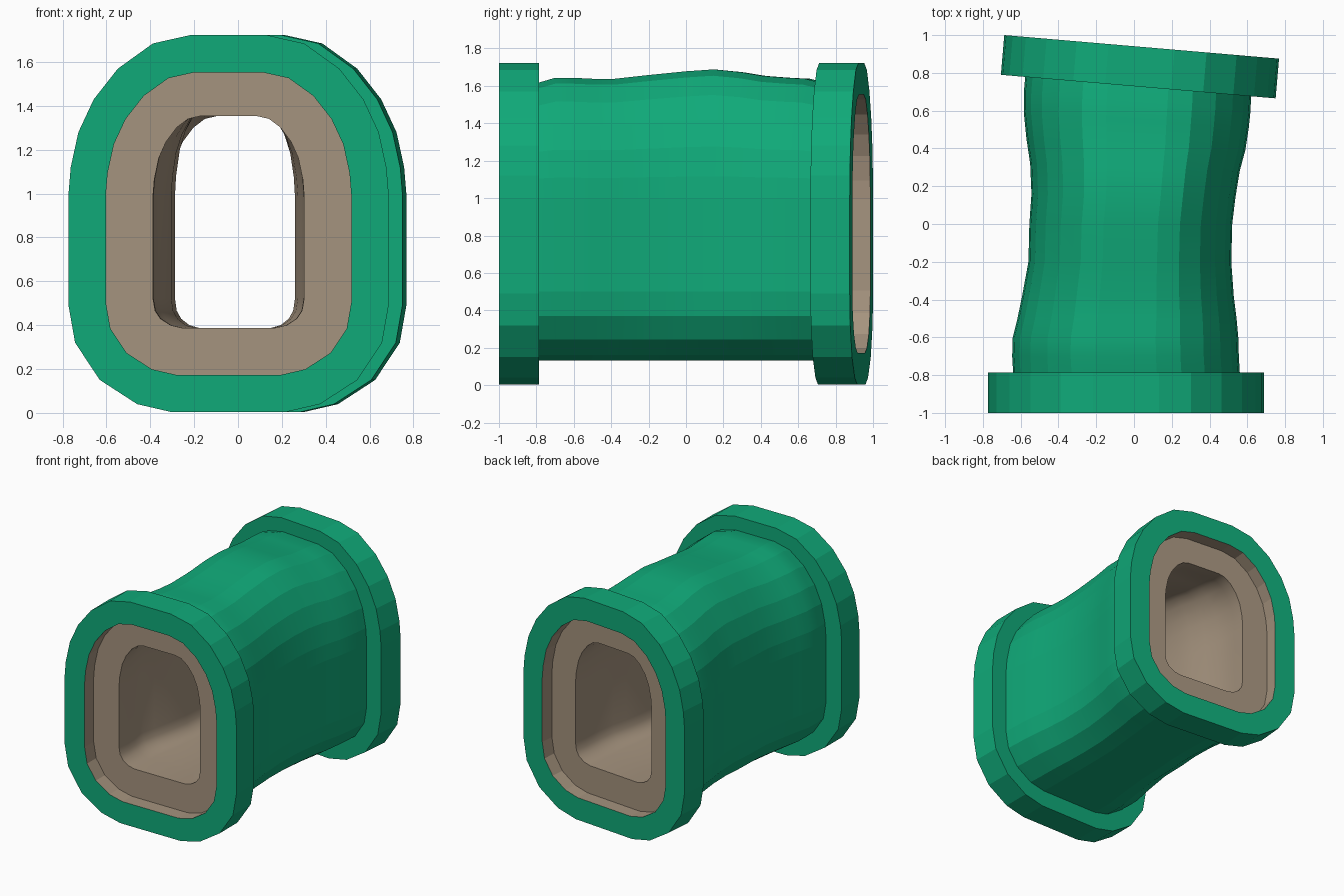
import bpy, bmesh
from math import radians
from mathutils import Vector, Matrix

if "Cube" in bpy.data.objects:
    bpy.data.objects.remove(bpy.data.objects["Cube"], do_unlink=True)


def material(name, rgb):
    m = bpy.data.materials.new(name)
    m.use_nodes = True
    m.diffuse_color = (*rgb, 1)
    m.node_tree.nodes["Principled BSDF"].inputs["Base Color"].default_value = (*rgb, 1)
    return m


GREEN = material("pipe green", (0.005, 0.40, 0.19))
TAN = material("lining tan", (0.376, 0.292, 0.209))
TILT = radians(-4.9)

# Right half of the collar outline (x, z), from bottom to top, then mirrored
HALF = [(.257, .003), (.417, .04), (.587, .15), (.70, .32), (.73, .49), (.73, 1.0),
        (.72, 1.12), (.685, 1.28), (.615, 1.43), (.505, 1.57), (.345, 1.685), (.175, 1.723)]
OUTLINE = [Vector(p) for p in HALF + [(-x, z) for x, z in reversed(HALF)]]
N = len(OUTLINE)


def inset(d):
    """Outline moved inward by d with mitred corners."""
    pts = []
    for i, p in enumerate(OUTLINE):
        a = (p - OUTLINE[i - 1]).normalized()
        b = (OUTLINE[(i + 1) % N] - p).normalized()
        na, nb = Vector((-a.y, a.x)), Vector((-b.y, b.x))
        pts.append(p + (na + nb) * d / (1 + na.dot(nb)))
    return pts


def ring(profile, x, y, angle=0.0, depth=0.0):
    """Stand a profile upright at (x, y), turned about z."""
    turn = Matrix.Rotation(angle, 3, 'Z')
    return [Vector((x, y, 0)) + turn @ Vector((p.x, depth, p.y)) for p in profile]


def loft_loop(name, rings, lining, smooth=()):
    """Join rings into a closed hollow solid; strips in 'lining' are tan."""
    bm = bmesh.new()
    loops = [[bm.verts.new(c) for c in r] for r in rings]
    for s, a in enumerate(loops):
        b = loops[(s + 1) % len(loops)]
        for i in range(N):
            j = (i + 1) % N
            f = bm.faces.new((a[i], a[j], b[j], b[i]))
            f.material_index = int(s in lining)
            f.smooth = s in smooth
    # Outer strips keep crisp lengthwise edges, the lining is fully smooth
    for s, a in enumerate(loops):
        b = loops[(s + 1) % len(loops)]
        if s in smooth and s not in lining:
            for i in range(N):
                bm.edges.get((a[i], b[i])).smooth = False
    bmesh.ops.recalc_face_normals(bm, faces=bm.faces)
    me = bpy.data.meshes.new(name)
    bm.to_mesh(me)
    bm.free()
    me.materials.append(GREEN)
    me.materials.append(TAN)
    ob = bpy.data.objects.new(name, me)
    bpy.context.collection.objects.link(ob)
    return ob


# End collars: outer rim and tan inner wall
def collar(name, x, y, angle, thickness):
    outer, hole = inset(0), inset(.17)
    rings = [ring(p, x, y, angle, d) for p, d in
             ((outer, 0), (outer, thickness), (hole, thickness), (hole, 0))]
    loft_loop(name, rings, lining={2})


collar("front_collar", -.043, -1.0, 0, .215)
collar("back_collar", .0225, .7275, TILT, .211)

# Waisted tube: y, centre x, half width, top height, share of the tilt
STATIONS = [(-.89, -.043, .60, 1.61, 0), (-.785, -.04, .60, 1.62, 0),
            (-.7, -.045, .60, 1.645, 0), (-.6, -.045, .597, 1.645, 0),
            (-.5, -.037, .58, 1.64, 0), (-.38, -.032, .56, 1.64, 0),
            (-.2, -.022, .537, 1.66, 0), (0, -.017, .537, 1.68, 0),
            (.15, -.003, .54, 1.69, .2), (.3, .005, .555, 1.675, .4),
            (.42, .01, .58, 1.655, .6), (.55, .012, .597, 1.645, .8),
            (.65, .017, .602, 1.64, 1), (.73, .022, .60, 1.62, 1),
            (.833, .0325, .60, 1.61, 1)]


def tube_ring(station, d):
    y, x, half, top, share = station
    base = inset(d)
    width = OUTLINE[4].x - d
    scale = (half - (d - .13)) / width
    crown = max(p.y for p in base)
    lift = top - 1.595
    pts = [Vector((p.x * scale, p.y + lift * max(0, (p.y - 1) / (crown - 1))))
           for p in base]
    return ring(pts, x, y, TILT * share)


count = len(STATIONS)
rings = [tube_ring(s, .13) for s in STATIONS] + \
        [tube_ring(s, .385) for s in reversed(STATIONS)]
body = set(range(count - 1))
bore = set(range(count, 2 * count - 1))
loft_loop("tube", rings, lining=bore | {count - 1, 2 * count - 1}, smooth=body | bore)
